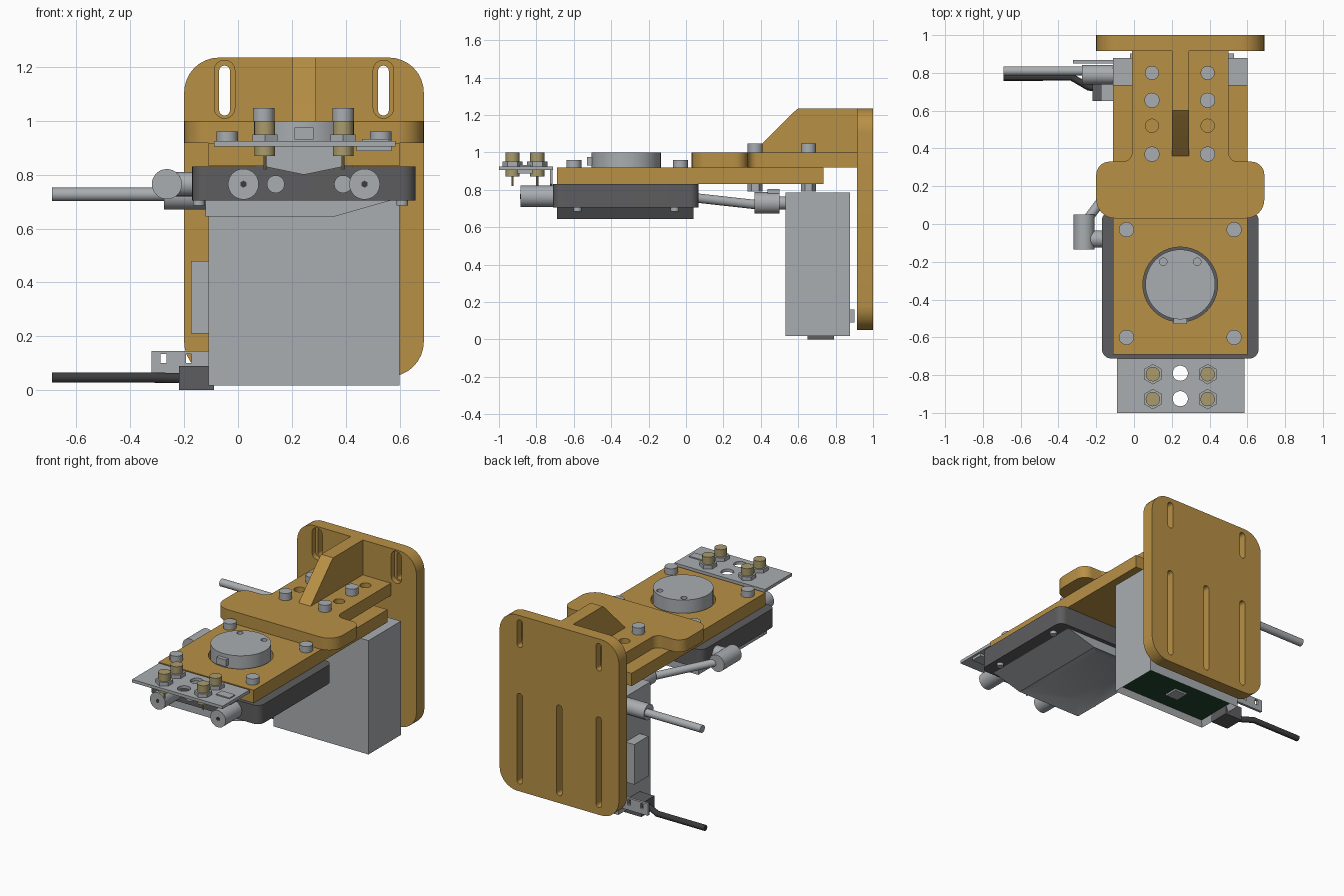
import bpy, bmesh, math
from mathutils import Vector

if "Cube" in bpy.data.objects:
    bpy.data.objects.remove(bpy.data.objects["Cube"])


def material(name, r, g, b):
    m = bpy.data.materials.new(name)
    m.use_nodes = True
    m.diffuse_color = (r, g, b, 1)
    m.node_tree.nodes["Principled BSDF"].inputs["Base Color"].default_value = (r, g, b, 1)
    return m


ochre = material("ochre", 0.48, 0.28, 0.06)
grey = material("light grey", 0.40, 0.42, 0.44)
dark = material("dark grey", 0.11, 0.11, 0.115)
black = material("charcoal", 0.045, 0.045, 0.048)
brass = material("brass", 0.40, 0.33, 0.15)
green = material("board green", 0.015, 0.06, 0.03)


def mesh_object(name, bm, mat):
    me = bpy.data.meshes.new(name)
    bm.to_mesh(me)
    bm.free()
    me.materials.append(mat)
    ob = bpy.data.objects.new(name, me)
    bpy.context.collection.objects.link(ob)
    return ob


def box(name, mat, x, y, z):
    bm = bmesh.new()
    bmesh.ops.create_cube(bm, size=1)
    for v in bm.verts:
        v.co = [r[0] if c < 0 else r[1] for c, r in zip(v.co, (x, y, z))]
    return mesh_object(name, bm, mat)


def rod(name, mat, a, b, r, sides=32):
    a, b = Vector(a), Vector(b)
    bm = bmesh.new()
    bmesh.ops.create_cone(bm, cap_ends=True, segments=sides, radius1=r, radius2=r,
                          depth=(b - a).length)
    ob = mesh_object(name, bm, mat)
    ob.location = (a + b) / 2
    ob.rotation_euler = (b - a).to_track_quat('Z', 'Y').to_euler()
    return ob


def upright(name, mat, x, y, z0, z1, r, sides=32):
    return rod(name, mat, (x, y, z0), (x, y, z1), r, sides)


def to_mesh(ob):
    bpy.ops.object.select_all(action='DESELECT')
    bpy.context.view_layer.objects.active = ob
    ob.select_set(True)
    bpy.ops.object.convert(target='MESH')


def extrude(name, mat, loops, lo, hi, plane='XY'):
    """Fill outlines (later loops are holes) and extrude along the plane normal."""
    cu = bpy.data.curves.new(name, 'CURVE')
    cu.dimensions, cu.fill_mode, cu.extrude = '2D', 'BOTH', (hi - lo) / 2
    for loop in loops:
        s = cu.splines.new('POLY')
        s.points.add(len(loop) - 1)
        s.use_cyclic_u = True
        for p, c in zip(s.points, loop):
            p.co = (c[0], c[1], 0, 1)
    cu.materials.append(mat)
    ob = bpy.data.objects.new(name, cu)
    bpy.context.collection.objects.link(ob)
    mid, q = (lo + hi) / 2, math.pi / 2
    ob.location, ob.rotation_euler = {
        'XY': ((0, 0, mid), (0, 0, 0)),
        'XZ': ((0, mid, 0), (q, 0, 0)),
        'YZ': ((mid, 0, 0), (q, 0, q))}[plane]
    to_mesh(ob)
    return ob


def rounded(corners, steps=8):
    """Polygon from (x, y, radius) right-angle corners, convex or concave."""
    out = []
    for i, (x, y, r) in enumerate(corners):
        p = Vector((x, y))
        u = (Vector(corners[i - 1][:2]) - p).normalized() * r
        v = (Vector(corners[(i + 1) % len(corners)][:2]) - p).normalized() * r
        if r == 0:
            out.append(p)
            continue
        for k in range(steps + 1):
            t = k / steps * math.pi / 2
            out.append(p + u * (1 - math.sin(t)) + v * (1 - math.cos(t)))
    return out


def rect(x0, x1, y0, y1, r=0):
    return rounded([(x0, y0, r), (x1, y0, r), (x1, y1, r), (x0, y1, r)])


def circle(x, y, r, n=40):
    return [(x + r * math.cos(k * math.tau / n), y + r * math.sin(k * math.tau / n))
            for k in range(n)]


def slot(x, z0, z1, w):
    return rect(x - w, x + w, z0, z1, w * 0.98)


def recess_bottom(ob, thickness, depth, mat):
    ob.data.materials.append(mat)
    bm = bmesh.new()
    bm.from_mesh(ob.data)
    bm.normal_update()
    f = min(bm.faces, key=lambda f: f.normal.z)
    bmesh.ops.inset_region(bm, faces=[f], thickness=thickness, use_even_offset=True)
    for v in f.verts:
        v.co.z += depth
    f.material_index = 1
    bm.to_mesh(ob.data)
    bm.free()


CX = 0.245          # centre line of the assembly
sides = (-0.05, 0.54)

# Back plate: front layer has the wider slot counterbores
outline = rect(-0.2, 0.69, 0.05, 1.235, 0.13)
long_slots = [slot(x, 0.1, 0.71, 0.02) for x in (sides[0], CX, sides[1])]
extrude("back_plate_front", ochre,
        [outline] + long_slots + [slot(x, 1.01, 1.225, 0.038) for x in sides], 0.915, 0.95, 'XZ')
extrude("back_plate_rear", ochre,
        [outline] + long_slots + [slot(x, 1.02, 1.205, 0.02) for x in sides], 0.95, 1.0, 'XZ')

# Arm, gusset and mounting slab
arm = rounded([(-0.2, 0.03, 0.1), (0.69, 0.03, 0.1), (0.69, 0.33, 0.07), (0.5, 0.33, 0.05),
               (0.5, 0.92, 0), (-0.01, 0.92, 0), (-0.01, 0.33, 0.05), (-0.2, 0.33, 0.07)])
bolt_x = (0.095, 0.39)
extrude("arm", ochre, [arm] + [circle(x, y, 0.035) for x in bolt_x for y in (0.52, 0.80)],
        0.918, 1.0)
extrude("gusset", ochre, [[(0.36, 1.0), (0.57, 1.21), (0.60, 1.235), (0.92, 1.235), (0.92, 1.0)]],
        0.2, 0.29, 'YZ')
extrude("slab", ochre, [rect(-0.11, 0.6, -0.69, 0.735), circle(CX, -0.32, 0.198)], 0.832, 0.918)

for x in bolt_x:
    for y in (0.37, 0.655):
        upright("arm_bolt", grey, x, y, 1.0, 1.048, 0.04)
        upright("arm_nut", grey, x, y, 0.79, 0.832, 0.04, 6)
for x in (-0.04, 0.53):
    for y in (-0.03, -0.6):
        upright("corner_bolt", grey, x, y, 0.918, 0.96, 0.04)

# Round cap
upright("cap_base", grey, CX, -0.32, 0.832, 0.98, 0.185, 48)
extrude("cap_top", grey, [circle(CX, -0.32, 0.185, 48)] +
        [circle(CX + s * 0.09, -0.2, 0.02, 20) for s in (-1, 1)], 0.98, 1.0)
box("cap_tab", grey, (0.21, 0.28), (-0.53, -0.49), (0.93, 0.975))

# Dark housing with a sloped cover beneath
extrude("housing", dark, [rect(-0.17, 0.66, -0.712, 0.068, 0.05)], 0.705, 0.831)
cover = box("bottom_cover", grey, (-0.12, 0.57), (-0.69, 0.04), (0.645, 0.705))
for v in cover.data.vertices:
    if v.co.x > 0.5 and v.co.z < 0.65:
        v.co.x = 0.36
recess_bottom(cover, 0.1, 0.04, grey)
for x in (-0.145, 0.61):
    for y in (-0.58, -0.06):
        upright("cover_screw", grey, x, y, 0.685, 0.706, 0.022, 20)

# Front ports
for x in (0.02, 0.47):
    rod("front_port", grey, (x, -0.885, 0.765), (x, -0.71, 0.765), 0.057)
    rod("port_socket", black, (x, -0.888, 0.765), (x, -0.884, 0.765), 0.013, 6)
for x in (0.14, 0.39):
    rod("small_port", grey, (x, -0.722, 0.765), (x, -0.71, 0.765), 0.033)

# Front terminal plate with brass posts
extrude("terminal_plate", grey, [rect(-0.09, 0.585, -1.0, -0.712)] +
        [circle(CX, y, 0.04) for y in (-0.79, -0.925)], 0.905, 0.925)
for x in (0.1, 0.39):
    for y in (-0.795, -0.927):
        upright("brass_post", brass, x, y, 0.87, 1.0, 0.038)
        upright("hex_nut", grey, x, y, 0.925, 0.95, 0.054, 6)
        upright("contact_pin", brass, x, y, 0.82, 0.87, 0.006, 8)
box("plate_chip", grey, (0.46, 0.56), (-0.89, -0.83), (0.925, 0.932))
box("plate_connector", grey, (0.44, 0.57), (-0.9, -0.82), (0.888, 0.905))
extrude("leaf_plate", grey, [[(0.1, 0.905), (0.1, 0.83), (CX, 0.8), (0.39, 0.83), (0.39, 0.905)]],
        -0.726, -0.715, 'XZ')

# Hose between housing and rear unit
rod("elbow", grey, (-0.264, -0.135, 0.765), (-0.264, 0.05, 0.765), 0.056)
rod("elbow_neck", grey, (-0.264, -0.08, 0.765), (-0.16, -0.08, 0.765), 0.045)
rod("hose", grey, (-0.25, 0.02, 0.76), (0.02, 0.38, 0.72), 0.025)
rod("hose_fitting", grey, (0.02, 0.365, 0.73), (0.02, 0.5, 0.73), 0.057)
rod("fitting_link", grey, (0.02, 0.48, 0.73), (0.02, 0.54, 0.73), 0.035)
box("fitting_cap", grey, (-0.01, 0.05), (0.435, 0.5), (0.78, 0.805))

# Rear unit with a board recessed in its underside
unit = box("rear_unit", grey, (-0.11, 0.6), (0.533, 0.878), (0.018, 0.785))
recess_bottom(unit, 0.018, 0.04, green)
box("board_chip", grey, (0.2, 0.29), (0.66, 0.75), (0.046, 0.06))
box("side_module", grey, (-0.175, -0.11), (0.65, 0.8), (0.21, 0.48))
for x in (-0.02, 0.5):
    box("rear_tab", grey, (x, x + 0.03), (0.878, 0.902), (0.09, 0.16))
rod("pipe_fitting", grey, (-0.275, 0.79, 0.722), (-0.11, 0.79, 0.722), 0.052)
rod("pipe", grey, (-0.69, 0.81, 0.727), (-0.27, 0.81, 0.727), 0.025)

# Cable, its plug and the perforated bracket
box("cable_plug", dark, (-0.22, -0.09), (0.65, 0.79), (0.0, 0.09))
path = [(-0.2, 0.72, 0.045), (-0.24, 0.725, 0.045), (-0.33, 0.777, 0.047), (-0.69, 0.777, 0.047)]
cu = bpy.data.curves.new("cable", 'CURVE')
cu.dimensions, cu.bevel_depth, cu.bevel_resolution, cu.use_fill_caps = '3D', 0.019, 4, True
spline = cu.splines.new('POLY')
spline.points.add(len(path) - 1)
for p, c in zip(spline.points, path):
    p.co = (*c, 1)
cu.materials.append(black)
cable = bpy.data.objects.new("cable", cu)
bpy.context.collection.objects.link(cable)
to_mesh(cable)
extrude("bracket", grey, [rect(-0.322, -0.11, 0.065, 0.145)] +
        [rect(x - 0.011, x + 0.011, 0.1, 0.135) for x in (-0.277, -0.183)], 0.85, 0.867, 'XZ')

# Smooth round parts, keep edges sharp
bpy.ops.object.select_all(action='DESELECT')
for ob in bpy.context.scene.objects:
    if ob.type == 'MESH':
        ob.select_set(True)
        bpy.context.view_layer.objects.active = ob
bpy.ops.object.shade_smooth_by_angle(angle=math.radians(30))
